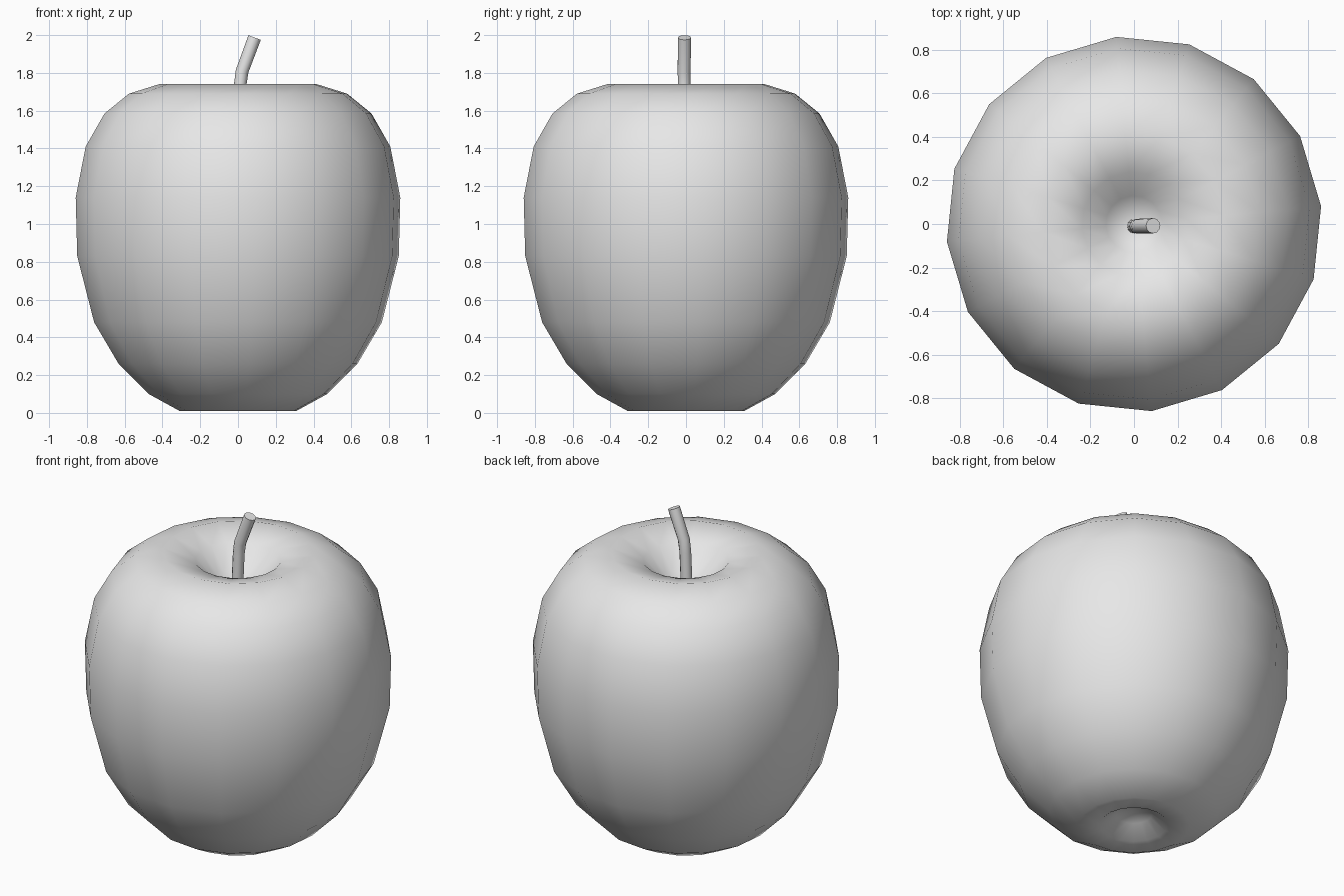
import bpy
import bmesh
import math
from mathutils import Matrix, Vector

default_cube = bpy.data.objects.get("Cube")
if default_cube:
    bpy.data.objects.remove(default_cube)

grey = bpy.data.materials.new("plain grey")
grey.use_nodes = True
grey.diffuse_color = (0.8, 0.8, 0.8, 1)
grey.node_tree.nodes["Principled BSDF"].inputs["Base Color"].default_value = (0.8, 0.8, 0.8, 1)


def loft(name, rings, sides, start=0.0, poles=None, sharp=40):
    """Skin rings of (centre, radius, tilt about y); close ends with poles or flat caps."""
    bm = bmesh.new()
    loops = []
    for centre, radius, tilt in rings:
        turn = Matrix.Rotation(tilt, 3, 'Y')
        loop = []
        for i in range(sides):
            a = start + math.tau * i / sides
            offset = turn @ Vector((radius * math.cos(a), radius * math.sin(a), 0))
            loop.append(bm.verts.new(Vector(centre) + offset))
        loops.append(loop)
    for low, high in zip(loops, loops[1:]):
        for i in range(sides):
            j = (i + 1) % sides
            bm.faces.new((low[i], low[j], high[j], high[i]))
    if poles:
        for loop, z in zip((loops[0], loops[-1]), poles):
            tip = bm.verts.new((0, 0, z))
            for i in range(sides):
                bm.faces.new((loop[i], loop[(i + 1) % sides], tip))
    else:
        bm.faces.new(loops[0])
        bm.faces.new(loops[-1])
    bmesh.ops.recalc_face_normals(bm, faces=bm.faces)
    mesh = bpy.data.meshes.new(name)
    bm.to_mesh(mesh)
    bm.free()
    mesh.materials.append(grey)
    obj = bpy.data.objects.new(name, mesh)
    bpy.context.collection.objects.link(obj)
    bpy.ops.object.select_all(action='DESELECT')
    obj.select_set(True)
    bpy.context.view_layer.objects.active = obj
    bpy.ops.object.shade_smooth_by_angle(angle=math.radians(sharp))
    return obj


# Fruit body: radius and height from the bottom hollow up to the stem hollow
profile = [
    (0.10, 0.08), (0.19, 0.015), (0.31, 0.01), (0.475, 0.10), (0.635, 0.26),
    (0.765, 0.48), (0.855, 0.83), (0.863, 1.14), (0.81, 1.41), (0.71, 1.585),
    (0.58, 1.69), (0.42, 1.74), (0.24, 1.69), (0.13, 1.57),
]
loft("fruit_body", [((0, 0, z), r, 0) for r, z in profile], 16,
     start=math.radians(5.4), poles=(0.11, 1.51), sharp=75)

# Bent stem rising out of the hollow
loft("stem", [
    ((0.0, -0.01, 1.48), 0.033, 0.08),
    ((0.012, -0.01, 1.74), 0.033, 0.08),
    ((0.022, -0.01, 1.81), 0.034, 0.22),
    ((0.088, -0.008, 1.987), 0.035, 0.36),
], 12)
